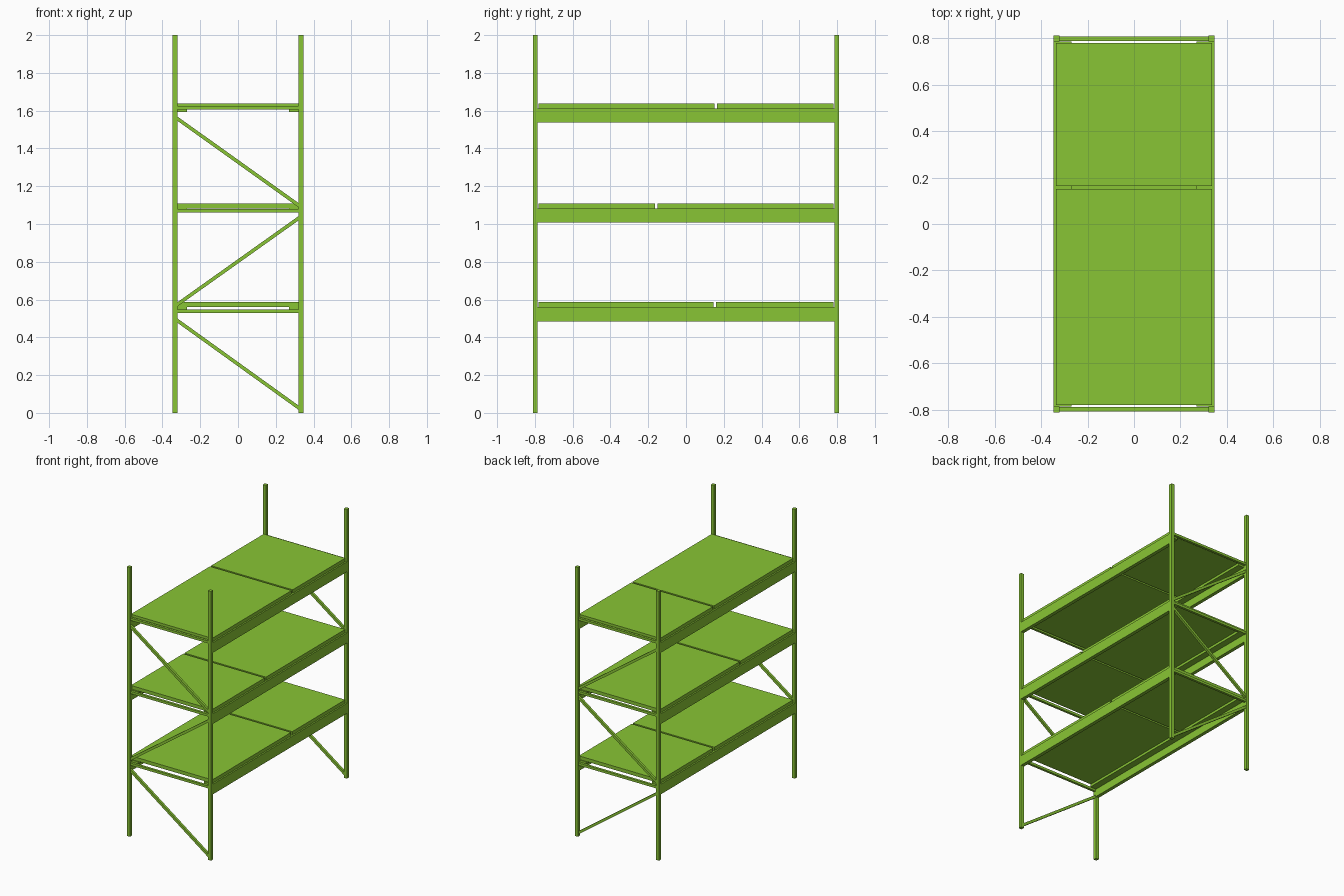
import bpy
from mathutils import Vector

cube = bpy.data.objects.get("Cube")
if cube:
    bpy.data.objects.remove(cube, do_unlink=True)

LIME = (0.25, 0.56, 0.035, 1)
lime = bpy.data.materials.new("lime_green_paint")
lime.use_nodes = True
lime.diffuse_color = LIME
lime.node_tree.nodes["Principled BSDF"].inputs["Base Color"].default_value = LIME


def box(name, low, high):
    """Box between two opposite corners."""
    low, high = Vector(low), Vector(high)
    return prism(name, [(low.x, low.z), (high.x, low.z), (high.x, high.z), (low.x, high.z)],
                 low.y, high.y)


def prism(name, profile, y0, y1):
    """Outline in x and z, extruded along y."""
    n = len(profile)
    verts = [(x, y, z) for y in (y0, y1) for x, z in profile]
    faces = [tuple(range(n)), tuple(reversed(range(n, 2 * n)))]
    faces += [(i, i + n, (i + 1) % n + n, (i + 1) % n) for i in range(n)]
    mesh = bpy.data.meshes.new(name)
    mesh.from_pydata(verts, [], faces)
    mesh.materials.append(lime)
    obj = bpy.data.objects.new(name, mesh)
    bpy.context.collection.objects.link(obj)
    # Mirrored outlines come out inside-out, so flip those
    area = sum(profile[i][0] * profile[(i + 1) % n][1] - profile[(i + 1) % n][0] * profile[i][1]
               for i in range(n))
    if area < 0:
        mesh.flip_normals()
    return obj


IN_X, OUT_X = 0.32, 0.346      # post extents across the width
IN_Y, OUT_Y = 0.786, 0.811     # post extents along the length
LEDGE_X, DECK_X = 0.27, 0.335
SIDES = ((-1, "right"), (1, "left"))
ENDS = ((-1, "front"), (1, "back"))

# Corner posts
for sx, side in SIDES:
    for sy, end in ENDS:
        ys = sorted((sy * IN_Y, sy * OUT_Y))
        xs = sorted((sx * IN_X, sx * OUT_X))
        box(f"{end}_{side}_post", (xs[0], ys[0], 0), (xs[1], ys[1], 2))

# Shelves: side beams with an inner ledge, and two deck panels each
for name, z, split in (("lower", 0.56, 0.152), ("middle", 1.083, -0.157), ("upper", 1.612, 0.157)):
    for sx, side in SIDES:
        profile = [(OUT_X, z), (LEDGE_X, z), (LEDGE_X, z - 0.018), (IN_X, z - 0.018),
                   (IN_X, z - 0.075), (OUT_X, z - 0.075)]
        prism(f"{name}_{side}_beam", [(sx * x, h) for x, h in profile], -IN_Y, IN_Y)
    for part, y0, y1 in (("front", -0.78, split - 0.007), ("back", split + 0.007, 0.78)):
        box(f"{name}_{part}_deck", (-DECK_X, y0, z), (DECK_X, y1, z + 0.026))

# End frames: level crossbars and zigzag braces
for sy, end in ENDS:
    y0, y1 = sorted((sy * 0.789, sy * 0.807))
    for i, z in enumerate((0.538, 1.071, 1.615)):
        box(f"{end}_crossbar_{i + 1}", (-IN_X, y0, z - 0.009), (IN_X, y1, z + 0.009))
    for i, (za, zb) in enumerate(((0.488, 0.028), (0.575, 1.03), (1.557, 1.1))):
        h = 0.0115
        prism(f"{end}_brace_{i + 1}",
              [(-IN_X, za - h), (IN_X, zb - h), (IN_X, zb + h), (-IN_X, za + h)], y0, y1)
